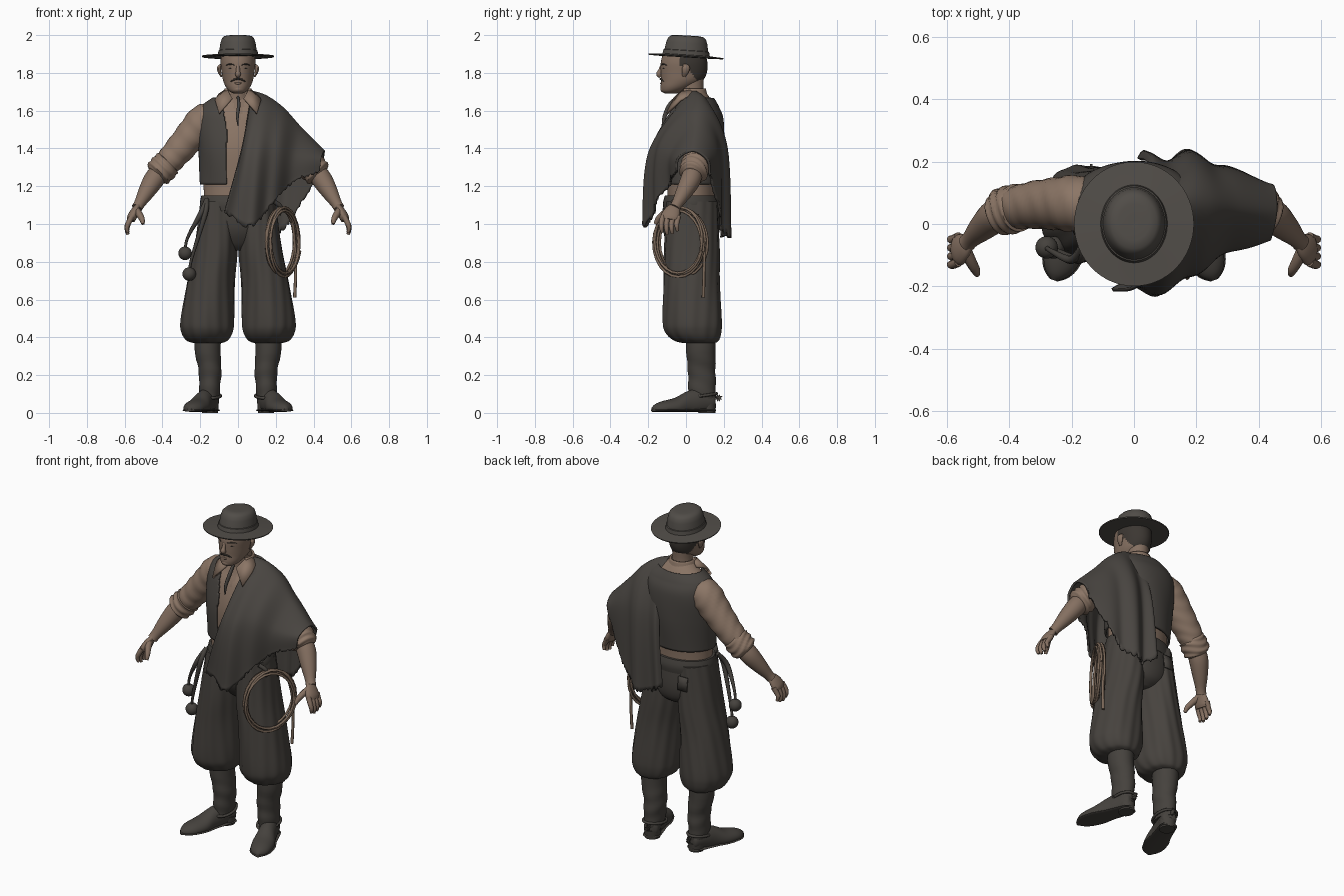
import bpy, bmesh, math, random
from math import sin, cos, pi
from mathutils import Vector, Matrix

random.seed(4)
cube = bpy.data.objects.get("Cube")
if cube:
    bpy.data.objects.remove(cube)


def colour(name, r, g, b):
    m = bpy.data.materials.new(name)
    m.use_nodes = True
    m.diffuse_color = (r, g, b, 1)
    shader = m.node_tree.nodes["Principled BSDF"]
    shader.inputs["Base Color"].default_value = (r, g, b, 1)
    shader.inputs["Roughness"].default_value = 0.9
    return m


FELT = colour("dark felt", .082, .074, .065)
WOOL = colour("dark wool", .067, .060, .053)
CLOTH = colour("trouser cloth", .062, .055, .048)
LEATHER = colour("boot leather", .060, .054, .047)
HAIR = colour("dark hair", .045, .038, .032)
SHIRT = colour("tan shirt", .26, .18, .132)
SKIN = colour("skin", .232, .16, .118)
ROPE = colour("rope", .2, .14, .1)


def spline(points, sub):
    """Smooth run of values through the given tuples."""
    p = [Vector(q) for q in points]
    out = []
    for i in range(len(p) - 1):
        a, b, c, d = p[max(i - 1, 0)], p[i], p[i + 1], p[min(i + 2, len(p) - 1)]
        for k in range(sub):
            t = k / sub
            out.append(b + (c - a) * (t / 2) + (a * 2 - b * 5 + c * 4 - d) * (t * t / 2)
                       + (b * 3 - a - c * 3 + d) * (t ** 3 / 2))
    return out + [p[-1]]


def surface(name, rows, mats, closed=True, keep=None, paint=None, thick=0, angle=50):
    """Skin a list of point rows; closed rows become capped tubes."""
    bm = bmesh.new()
    grid = [[bm.verts.new(p) for p in row] for row in rows]
    n = len(rows[0])
    for a, b in zip(grid, grid[1:]):
        for i in range(n if closed else n - 1):
            j = (i + 1) % n
            bm.faces.new((a[i], a[j], b[j], b[i]))
    if closed and not keep:
        bm.faces.new(grid[0])
        bm.faces.new(grid[-1][::-1])
    if keep:
        drop = [f for f in bm.faces if not keep(f.calc_center_median())]
        bmesh.ops.delete(bm, geom=drop, context='FACES')
    bmesh.ops.recalc_face_normals(bm, faces=bm.faces[:])
    if paint:
        for f in bm.faces:
            f.material_index = paint(f.calc_center_median())
    me = bpy.data.meshes.new(name)
    bm.to_mesh(me)
    bm.free()
    ob = bpy.data.objects.new(name, me)
    bpy.context.collection.objects.link(ob)
    for m in mats if isinstance(mats, list) else [mats]:
        me.materials.append(m)
    if thick:
        mod = ob.modifiers.new("thickness", 'SOLIDIFY')
        mod.thickness, mod.offset = thick, 0
    bpy.ops.object.select_all(action='DESELECT')
    ob.select_set(True)
    bpy.context.view_layer.objects.active = ob
    bpy.ops.object.shade_smooth_by_angle(angle=math.radians(angle))
    return ob


def loft(name, sections, mats, n=40, sub=5, s=1, fold=None, frame=None, floor=None, **kw):
    """Ellipses (x, y, z, half width, half depth) stacked along z."""
    rows = []
    for x, y, z, a, b in spline(sections, sub):
        row = []
        for i in range(n):
            t = 2 * pi * i / n
            f = fold(t, z) if fold else 1
            p = Vector((x + a * f * cos(t), y + b * f * sin(t), z))
            p = frame @ p if frame else p
            if floor is not None:
                p.z = max(p.z, floor)
            row.append((p.x * s, p.y, p.z))
        rows.append(row)
    return surface(name, rows, mats, **kw)


def tube(name, points, mat, n=14, sub=5, s=1, ripple=0, flat=1):
    """Round tube through (x, y, z, radius)."""
    path = spline(points, sub)
    rows, side, last = [], None, None
    for i, p in enumerate(path):
        d = (path[min(i + 1, len(path) - 1)].xyz - path[max(i - 1, 0)].xyz).normalized()
        if side is None:
            side = d.cross(Vector((0, 1, 0)) if abs(d.y) < .9 else Vector((1, 0, 0))).normalized()
        else:
            side = last.rotation_difference(d) @ side
        last, up = d, d.cross(side)
        row = []
        for k in range(n):
            t = 2 * pi * k / n
            r = p[3] * (1 + ripple * sin(i * 1.3 + 3 * sin(t) + 2 * cos(2 * t)))
            q = p.xyz + side * (r * cos(t) * flat) + up * (r * sin(t))
            row.append((q.x * s, q.y, q.z))
        rows.append(row)
    return surface(name, rows, mat)


# Torso, vest and belt
TORSO = [(0, .03, 1.08, .18, .125), (0, .03, 1.2, .182, .13), (0, .035, 1.4, .192, .145),
         (0, .05, 1.55, .196, .13), (0, .055, 1.62, .175, .10), (0, .05, 1.67, .11, .075),
         (0, .035, 1.71, .062, .06)]
loft("shirt_body", TORSO, [SHIRT, SKIN], n=96, sub=8,
     paint=lambda c: int(c.y < 0 and c.z > 1.54 and abs(c.x - .005) < (c.z - 1.54) * .3))
loft("vest", [(x, y, z, a + .012, b + .014) for x, y, z, a, b in TORSO], WOOL, n=200, sub=16,
     thick=.012, fold=lambda t, z: 1 + .008 * sin(5 * t + 14 * z),
     keep=lambda c: 1.21 < c.z < 1.665 and not (c.y < .02 and abs(c.x) < .06 + max(0, c.z - 1.5) * .18))
loft("belt", [(0, .03, 1.07, .198, .147), (0, .03, 1.11, .202, .152), (0, .03, 1.15, .194, .142)],
     LEATHER, sub=3)

# Trousers
loft("hips", [(0, .045, .86, .05, .065), (0, .05, .9, .14, .11), (0, .04, .98, .194, .138),
              (0, .03, 1.12, .195, .141)], CLOTH)
LEG = [(.16, .07, .37, .075, .085), (.162, .055, .385, .11, .12), (.163, .04, .43, .135, .148),
       (.161, .035, .5, .14, .155), (.143, .03, .7, .125, .148), (.118, .03, .88, .114, .145),
       (.1, .03, 1.12, .098, .132)]
for s, side in ((1, "left"), (-1, "right")):
    loft(side + "_trouser_leg", LEG, CLOTH, n=72, sub=6, s=s,
         fold=lambda t, z: 1 + .016 * sin(5 * t + 6 * z) + .016 * sin(13 * t - 9 * z))

    # Boots with sole, heel and spur
    loft(side + "_boot_shaft", [(.15, .085, .07, .05, .07), (.15, .085, .14, .056, .073),
                                (.148, .083, .22, .06, .073), (.16, .078, .32, .068, .077),
                                (.16, .078, .4, .07, .078)], LEATHER, s=s,
         fold=lambda t, z: 1 + .03 * sin(70 * z + 2 * sin(t)) * (z < .3))
    heel, toe = Vector((.135, .15, 0)), Vector((.258, -.18, 0))
    ahead = (toe - heel).normalized()
    across = Vector((0, 0, 1)).cross(ahead)
    frame = Matrix((across, Vector((0, 0, 1)), ahead)).transposed().to_4x4()
    frame.translation = heel
    foot = [(0, .06, 0, .02, .03), (0, .06, .015, .042, .05), (0, .06, .08, .048, .07),
            (0, .045, .15, .052, .07), (0, .03, .22, .063, .05), (0, .025, .29, .056, .038),
            (0, .02, .33, .036, .028), (0, .02, .352, .008, .01)]
    loft(side + "_boot_foot", foot, LEATHER, s=s, frame=frame, floor=.018)
    loft(side + "_boot_sole", [(x, .014, z, a + .005, .008) for x, y, z, a, b in foot],
         LEATHER, s=s, frame=frame)
    loft(side + "_boot_heel", [(.148, .11, 0, .042, .045), (.148, .11, .05, .046, .05)],
         LEATHER, sub=1, s=s)
    strap = [(.15 + .058 * cos(a), .085 + .078 * sin(a), .09 + .012 * sin(a), .008)
             for a in [2 * pi * i / 16 for i in range(17)]]
    tube(side + "_spur_strap", strap, LEATHER, n=8, sub=2, s=s)
    tube(side + "_spur_arm", [(.14, .15, .09, .007), (.138, .175, .08, .006)], LEATHER, n=8, s=s)
    star = [[(s * (.137 + d), .172 + r * cos(i * pi / 8), .08 + r * sin(i * pi / 8))
             for i in range(16) for r in [.022 if i % 2 else .012]] for d in (-.004, .004)]
    surface(side + "_spur_wheel", star, LEATHER, angle=20)

    # Sleeves, forearms and hands
    tube(side + "_sleeve", [(.13, .06, 1.575, .07), (.18, .065, 1.545, .09), (.25, .065, 1.465, .084),
                            (.33, .06, 1.372, .075), (.385, .05, 1.31, .068), (.42, .04, 1.275, .06)],
         SHIRT, n=28, sub=7, s=s, ripple=.025)
    tube(side + "_rolled_cuff", [(.365, .053, 1.33, .058), (.375, .052, 1.32, .074), (.4, .045, 1.292, .076),
                                 (.425, .038, 1.267, .072), (.435, .035, 1.257, .05)],
         SHIRT, n=28, sub=5, s=s, ripple=.05)
    tube(side + "_forearm", [(.41, .04, 1.285, .05), (.445, .025, 1.235, .054), (.485, -.01, 1.17, .044),
                             (.52, -.045, 1.11, .03), (.535, -.06, 1.085, .029)], SKIN, n=20, s=s)
    tube(side + "_palm", [(.53, -.055, 1.095, .027), (.545, -.07, 1.07, .042), (.56, -.083, 1.04, .05),
                          (.568, -.087, 1.02, .043)], SKIN, n=20, s=s, flat=.5)
    for i, name in enumerate(("index", "middle", "ring", "little")):
        y, drop = -.126 + i * .027, (.0, .01, .006, -.008)[i]
        tube(f"{side}_{name}_finger",
             [(.562, y + .004, 1.04, .015), (.58, y - .004, 1.005, .014),
              (.588, y - .004, .98 - drop, .012), (.583, y, .955 - drop, .008)], SKIN, n=10, s=s)
    tube(side + "_thumb", [(.54, -.085, 1.075, .02), (.522, -.122, 1.05, .018),
                           (.508, -.148, 1.025, .015), (.503, -.162, 1.0, .009)], SKIN, n=10, s=s)

    # Ears, brows, eyes and moustache halves
    tube(side + "_ear", [(.088, -.008, 1.845, .008), (.1, .0, 1.83, .02), (.098, -.004, 1.805, .018),
                         (.088, -.012, 1.78, .008)], SKIN, n=12, s=s, flat=.5)
    tube(side + "_eyebrow", [(.018, -.13, 1.842, .003), (.042, -.121, 1.846, .004),
                             (.064, -.102, 1.841, .002)], HAIR, n=8, s=s)
    tube(side + "_eye", [(.028, -.126, 1.822, .002), (.04, -.119, 1.823, .003),
                         (.052, -.11, 1.821, .002)], HAIR, n=8, s=s)
    tube(side + "_moustache", [(0, -.138, 1.768, .004), (.02, -.13, 1.765, .005),
                               (.04, -.115, 1.752, .002)], HAIR, n=8, s=s)

    # Open collar flap
    flap = [[(s * x, y, z) for x, y, z in row] for row in
            ([(.055, .02, 1.715), (.1, .04, 1.685)], [(.05, -.025, 1.7), (.12, -.03, 1.655)],
             [(.03, -.062, 1.665), (.1, -.1, 1.585)])]
    surface(side + "_collar_flap", flap, SHIRT, closed=False, thick=.012)

# Head and neck
loft("neck", [(0, .04, 1.62, .075, .07), (0, .03, 1.7, .058, .062), (0, .025, 1.78, .06, .07)], SKIN)
loft("collar_band", [(0, .035, 1.655, .09, .08), (0, .03, 1.715, .066, .07)], SHIRT, thick=.01,
     keep=lambda c: c.y > -.01)
loft("head", [(0, -.08, 1.69, .02, .03), (0, -.074, 1.702, .044, .055), (0, -.05, 1.725, .064, .084),
              (0, -.022, 1.76, .079, .11), (0, -.012, 1.8, .086, .122), (0, -.01, 1.85, .092, .124),
              (0, -.01, 1.892, .09, .115)], [SKIN, HAIR], n=64, sub=7,
     paint=lambda c: int(c.y > .015 + max(0, 1.82 - c.z) * .7 or (c.y > -.035 and c.z > 1.838)))
tube("nose", [(0, -.126, 1.84, .009), (0, -.138, 1.81, .011), (0, -.143, 1.793, .015),
              (0, -.133, 1.78, .01)], SKIN)
tube("chin", [(-.02, -.112, 1.712, .014), (0, -.118, 1.714, .018), (.02, -.112, 1.712, .014)], SKIN)
tube("lower_lip", [(-.02, -.126, 1.746, .003), (0, -.131, 1.744, .006), (.02, -.126, 1.746, .003)], SKIN)
tube("neck_tie", [(0, -.045, 1.67, .01), (.004, -.085, 1.63, .013), (-.003, -.113, 1.57, .011),
                  (0, -.125, 1.52, .004)], WOOL, flat=.7)

# Hat, tipped back slightly, with a crown deeper than it is wide
hat = loft("hat", [(0, 0, z, r, r * (1.04 if r > .12 else 1.17)) for z, r in (
    (-.004, .08), (-.006, .15), (-.004, .19), (.002, .192), (.005, .15), (.008, .107), (.03, .103),
    (.032, .099), (.07, .093), (.093, .086), (.106, .073), (.11, .05), (.108, .01))],
    FELT, n=64, sub=1, angle=40)
hat.location = (0, 0, 1.888)
hat.rotation_euler.x = math.radians(-3.5)

# Shoulder wrap: columns from neck to arm, each running front hem, chest, ridge, back, back hem
columns = [
    [(-.07, -.195, 1.07), (.02, -.175, 1.4), (.075, .04, 1.70), (.05, .185, 1.42), (.015, .205, 1.0)],
    [(.06, -.215, .99), (.1, -.18, 1.4), (.15, .06, 1.675), (.12, .2, 1.43), (.1, .21, .94)],
    [(.165, -.165, 1.09), (.2, -.14, 1.42), (.24, .06, 1.61), (.22, .195, 1.43), (.2, .215, .95)],
    [(.28, -.09, 1.22), (.3, -.08, 1.37), (.33, .05, 1.51), (.31, .16, 1.40), (.29, .175, 1.04)],
    [(.43, -.05, 1.28), (.44, -.04, 1.35), (.455, .04, 1.385), (.45, .115, 1.34), (.43, .13, 1.28)]]
long = [spline(col, 12) for col in columns]
cross = [spline(line, 16) for line in zip(*long)]
for i, row in enumerate(cross):
    v = i / (len(cross) - 1) * 2 - 1
    for k, p in enumerate(row):
        u = k / (len(row) - 1)
        fade = abs(v) * (1 - u * .8)
        if v > 0:
            p.y += fade * .028 * sin(u * 17 + .6) * min(1, .2 + u * 12)
        else:
            p.y -= fade * .018 * cos((u - .28) * 21)
        if i in (0, len(cross) - 1):
            p.z += random.uniform(-.015, .01)
surface("shoulder_wrap", cross, WOOL, closed=False, thick=.012, angle=60)

# Coiled rope on the left hip with a loose tail
coil = []
for i in range(6 * 24):
    a = 2 * pi * i / 24
    r = 1 + .06 * sin(a * .83 + 1)
    h = cos(a) * r
    off = .014 * sin(a * .37)
    coil.append((.237 + .078 * h + off, -.03 + .126 * h - off, .905 + .175 * r * sin(a), .007))
tube("rope_coil", coil, ROPE, n=8, sub=1)
tube("rope_tail", [(.285, .06, 1.05, .008), (.3, .095, .9, .008), (.305, .095, .75, .008),
                   (.3, .092, .61, .009)], ROPE, n=8)
tube("rope_loop", [(.19, -.07, 1.12, .012), (.225, -.05, 1.09, .012), (.215, -.04, 1.05, .012)], LEATHER)

# Throwing weights on cords at the right hip
for i, (x, z) in enumerate(((-.28, .845), (-.258, .735))):
    tube(f"weight_cord_{i + 1}", [(-.165, -.07, 1.13, .012), (-.2 + i * .025, -.115, 1.05, .014),
                                  (x + .012, -.085, z + .08, .008), (x, -.075, z, .008)], LEATHER, n=8)
    ball = [(x, -.075, z + .036 * cos(a), .036 * sin(a), .036 * sin(a))
            for a in [.05 + (pi - .1) * j / 12 for j in range(13)]]
    loft(f"throwing_weight_{i + 1}", ball, LEATHER, n=24, sub=1)

# Back pocket flap
surface("back_pocket", [[(x, y, z) for x in (-.13, -.1, -.07)] for y, z in
                        ((.17, 1.06), (.175, 1.02), (.178, .98))], CLOTH, closed=False, thick=.009)
